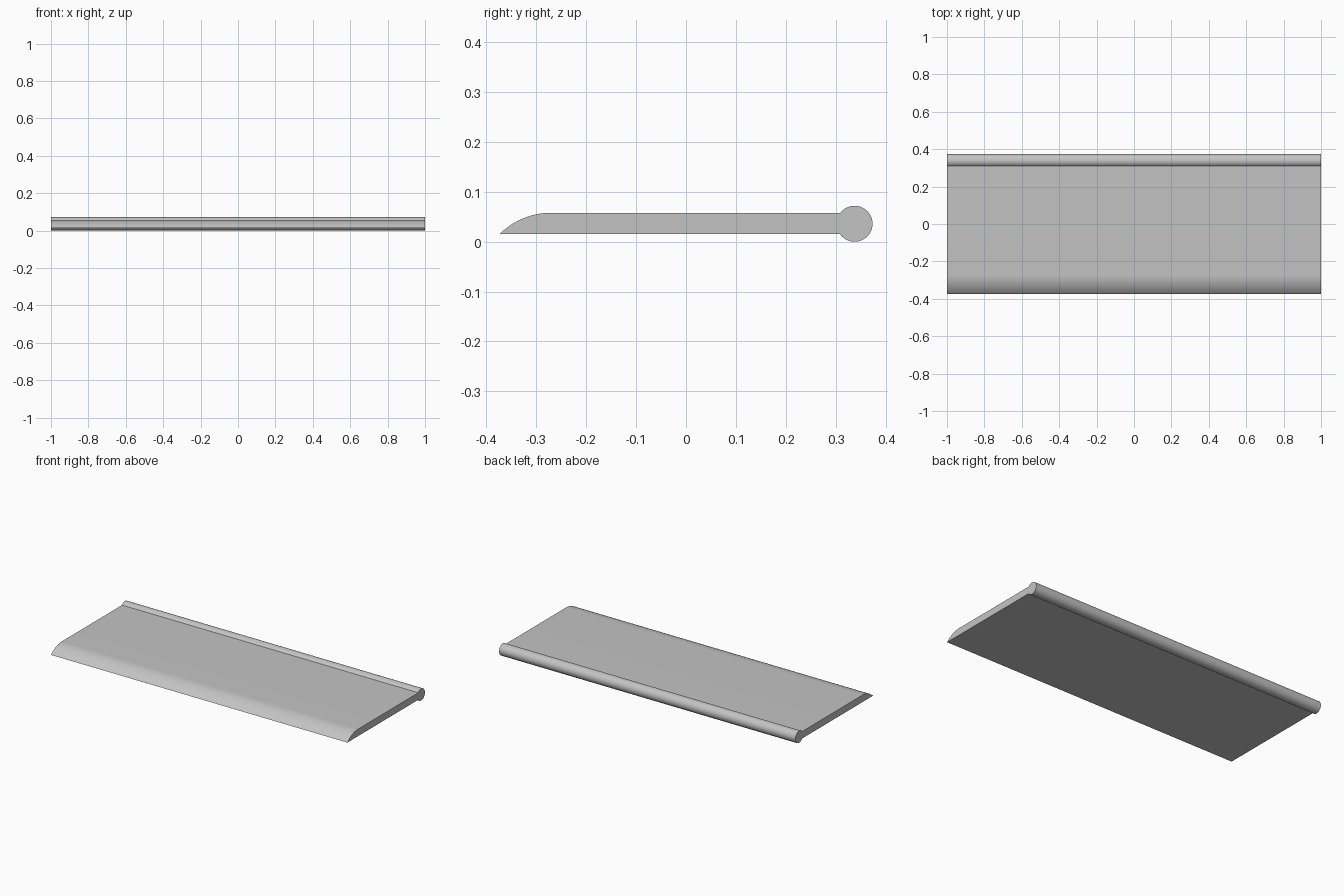
import bpy, bmesh
from math import asin, sin, cos, pi, radians

if "Cube" in bpy.data.objects:
    bpy.data.objects.remove(bpy.data.objects["Cube"], do_unlink=True)

HALF_LENGTH = 1.0
TIP_Y, BOTTOM, TOP = -0.374, 0.015, 0.058      # flat slat
NOSE_Y = -0.27                                 # where the rounded nose meets the flat top
BEAD_Y, BEAD_R = 0.338, 0.036                  # round bead along the back edge

grey = bpy.data.materials.new("plain_grey")
grey.use_nodes = True
colour = (0.55, 0.55, 0.55, 1)
grey.diffuse_color = colour
grey.node_tree.nodes["Principled BSDF"].inputs["Base Color"].default_value = colour


def arc(cy, cz, r, start, end, steps):
    """Points on a circular arc in the y-z plane."""
    angles = [start + (end - start) * i / steps for i in range(steps + 1)]
    return [(cy + r * cos(a), cz + r * sin(a)) for a in angles]


# Nose arc, tangent to the flat top and ending at the sharp front edge
dy, dz = NOSE_Y - TIP_Y, TOP - BOTTOM
nose_r = (dy * dy + dz * dz) / (2 * dz)
nose = arc(NOSE_Y, TOP - nose_r, nose_r, pi / 2 + asin(dy / nose_r), pi / 2, 16)

# Bead arc, from the slat's top face around the back to its bottom face
upper = pi - asin((TOP - BEAD_R) / BEAD_R)
lower = -pi + asin((BEAD_R - BOTTOM) / BEAD_R)
bead = arc(BEAD_Y, BEAD_R, BEAD_R, upper, lower, 48)

# Extrude the closed profile along x
bm = bmesh.new()
profile = bm.faces.new([bm.verts.new((-HALF_LENGTH, y, z)) for y, z in nose + bead])
extruded = bmesh.ops.extrude_face_region(bm, geom=[profile], use_keep_orig=True)
moved = [g for g in extruded["geom"] if isinstance(g, bmesh.types.BMVert)]
bmesh.ops.translate(bm, verts=moved, vec=(2 * HALF_LENGTH, 0, 0))
bmesh.ops.recalc_face_normals(bm, faces=bm.faces)

mesh = bpy.data.meshes.new("beaded_slat")
bm.to_mesh(mesh)
bm.free()
mesh.materials.append(grey)
slat = bpy.data.objects.new("beaded_slat", mesh)
bpy.context.collection.objects.link(slat)

# Smooth the curves, keep the creases and end faces sharp
bpy.ops.object.select_all(action='DESELECT')
slat.select_set(True)
bpy.context.view_layer.objects.active = slat
bpy.ops.object.shade_smooth_by_angle(angle=radians(25))
